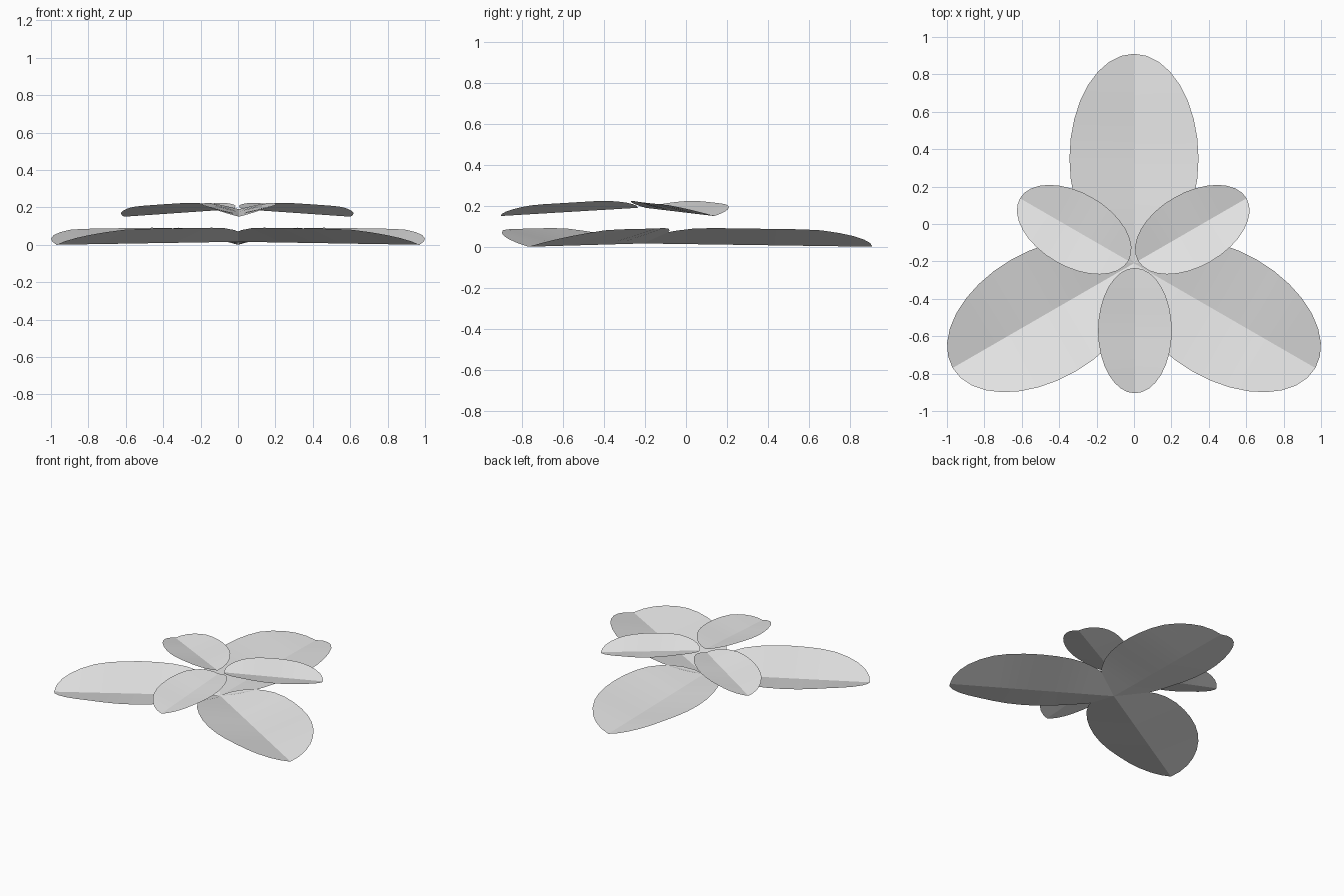
import bpy, bmesh, math
from mathutils import Matrix, Vector

if "Cube" in bpy.data.objects:
    bpy.data.objects.remove(bpy.data.objects["Cube"])

grey = bpy.data.materials.new("petal grey")
grey.diffuse_color = (0.8, 0.8, 0.8, 1)
grey.use_nodes = True
grey.node_tree.nodes["Principled BSDF"].inputs["Base Color"].default_value = grey.diffuse_color

CENTRE_Y = -0.21
STEPS = 16  # segments along each petal


def petal(name, angle, start, length, half_width, z_base, z_tip, lift, shift=0.0):
    """Elliptical sheet folded along its length, pointing outwards at an angle."""
    bm = bmesh.new()
    fold, left, right = [], [], []
    for i in range(STEPS + 1):
        a = math.pi * i / STEPS
        u = (1 - math.cos(a)) / 2
        t = math.sin(a)
        s, z = start + length * u, z_base + (z_tip - z_base) * u
        mid = bm.verts.new((s, 0, z))
        fold.append(mid)
        if 0 < i < STEPS:
            up = z + lift * min(1, 1.15 * t)
            left.append(bm.verts.new((s, half_width * t, up)))
            right.append(bm.verts.new((s, -half_width * t, up)))
        else:
            left.append(mid)
            right.append(mid)
    for i in range(STEPS):
        for quad in ((fold[i], fold[i + 1], left[i + 1], left[i]),
                     (fold[i + 1], fold[i], right[i], right[i + 1])):
            bm.faces.new(list(dict.fromkeys(quad)))
    bm.transform(Matrix.Translation(Vector((shift, CENTRE_Y, 0)))
                 @ Matrix.Rotation(math.radians(angle), 4, 'Z'))
    mesh = bpy.data.meshes.new(name)
    bm.to_mesh(mesh)
    bm.free()
    mesh.materials.append(grey)
    ob = bpy.data.objects.new(name, mesh)
    bpy.context.collection.objects.link(ob)
    bpy.ops.object.select_all(action='DESELECT')
    ob.select_set(True)
    bpy.context.view_layer.objects.active = ob
    bpy.ops.object.shade_smooth_by_angle(angle=math.radians(15))


# Three large outer petals
for side, angle in (("back", 90), ("left", 210), ("right", 330)):
    petal(side + "_outer_petal", angle, 0.0, 1.12, 0.345, 0.016, 0.0, 0.08)

# Three small inner petals, floating above and turned between the outer ones
for side, angle, shift in (("front", 270, 0.005), ("left", 150, -0.008), ("right", 30, 0.0)):
    petal(side + "_inner_petal", angle, 0.025, 0.67, 0.197, 0.19, 0.15, 0.045, shift)
